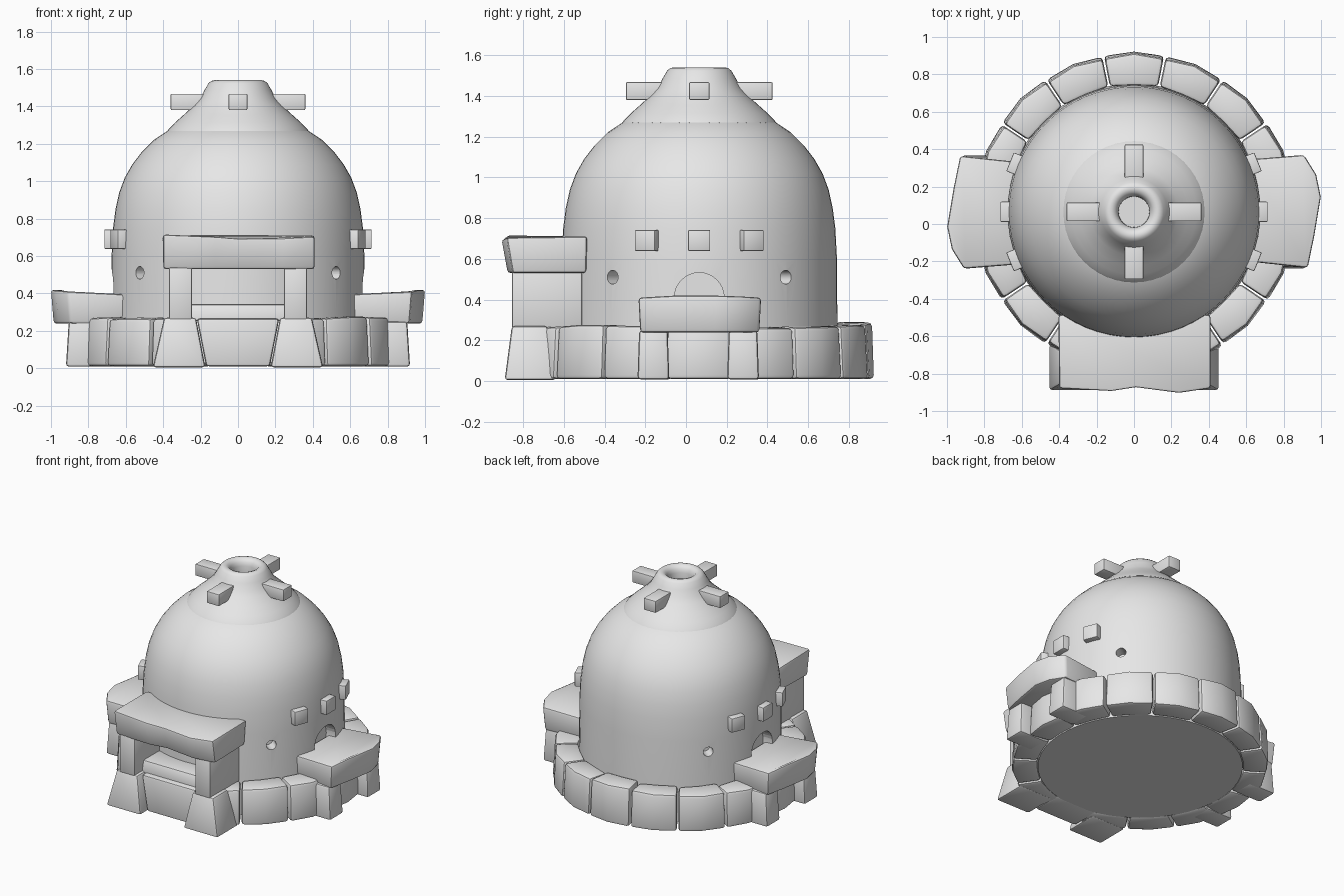
import bpy, bmesh, math, random
from mathutils import Matrix, Vector

if "Cube" in bpy.data.objects:
    bpy.data.objects.remove(bpy.data.objects["Cube"])

random.seed(4)
CY = 0.065                                   # y of the dome axis
clay = bpy.data.materials.new("plain_grey")
clay.diffuse_color = (0.8, 0.8, 0.8, 1)
clay.use_nodes = True
clay.node_tree.nodes["Principled BSDF"].inputs["Base Color"].default_value = clay.diffuse_color


def finish(name, bm, angle=35):
    bmesh.ops.recalc_face_normals(bm, faces=bm.faces[:])
    me = bpy.data.meshes.new(name)
    bm.to_mesh(me)
    bm.free()
    me.materials.append(clay)
    ob = bpy.data.objects.new(name, me)
    bpy.context.collection.objects.link(ob)
    smooth(ob, angle)
    return ob


def smooth(ob, angle=35):
    bpy.ops.object.select_all(action='DESELECT')
    ob.select_set(True)
    bpy.context.view_layer.objects.active = ob
    bpy.ops.object.shade_smooth_by_angle(angle=math.radians(angle))


def prism(name, bottom, top, z0, z1, bevel=0.012, jitter=0.0):
    """Block between two matching outlines; z1 may be a list of heights."""
    bm = bmesh.new()
    n = len(bottom)
    heights = z1 if isinstance(z1, list) else [z1] * n
    lo = [bm.verts.new((x, y, z0)) for x, y in bottom]
    hi = [bm.verts.new((x, y, h + random.uniform(-jitter, jitter)))
          for (x, y), h in zip(top, heights)]
    bm.faces.new(lo[::-1])
    bm.faces.new(hi)
    for i in range(n):
        j = (i + 1) % n
        bm.faces.new((lo[i], lo[j], hi[j], hi[i]))
    bmesh.ops.recalc_face_normals(bm, faces=bm.faces[:])
    if jitter:
        bmesh.ops.triangulate(bm, faces=[f for f in bm.faces if f.normal.z > 0.7])
    sharp = [e for e in bm.edges if e.calc_face_angle(0) > 0.5]
    bmesh.ops.bevel(bm, geom=sharp, offset=bevel, segments=2, profile=0.5, affect='EDGES')
    return finish(name, bm)


def rect(x0, x1, y0, y1):
    return [(x0, y0), (x1, y0), (x1, y1), (x0, y1)]


def lathe(name, profile, segs=64):
    bm = bmesh.new()
    rings = []
    for r, z in profile:
        if r == 0:
            rings.append([bm.verts.new((0, CY, z))] * segs)
        else:
            rings.append([bm.verts.new((r * math.cos(2 * math.pi * i / segs),
                                        CY + r * math.sin(2 * math.pi * i / segs), z))
                          for i in range(segs)])
    for a, b in zip(rings, rings[1:]):
        for i in range(segs):
            j = (i + 1) % segs
            vs = list(dict.fromkeys((a[i], a[j], b[j], b[i])))
            bm.faces.new(vs)
    return finish(name, bm)


def polar(r, deg):
    a = math.radians(deg)
    return r * math.cos(a), CY + r * math.sin(a)


# Dome body
dome = lathe("dome", [(0, 0.012), (0.685, 0.012), (0.678, 0.27), (0.676, 0.6), (0.668, 0.75),
                      (0.655, 0.85), (0.635, 0.94), (0.605, 1.02), (0.565, 1.09),
                      (0.515, 1.155), (0.45, 1.22), (0.36, 1.28), (0.2, 1.33), (0, 1.34)])

# Vent holes and side arches cut into the dome
cutters = []
for deg, r, z in [(0, 0.122, 0.41), (180, 0.122, 0.41)] + \
                 [(d, 0.034, 0.51) for d in (39, 141, 219, 321)]:
    x, y = polar(0.69, deg)
    bpy.ops.mesh.primitive_cylinder_add(vertices=32, radius=r, depth=0.2,
                                        location=(x, y, z))
    c = bpy.context.object
    c.name = "hole_cutter"
    c.rotation_euler = (0, math.pi / 2, math.radians(deg))
    c.hide_render = True
    m = dome.modifiers.new("hole", 'BOOLEAN')
    m.object, m.operation, m.solver = c, 'DIFFERENCE', 'EXACT'
    cutters.append(c)
bpy.context.view_layer.update()
cut = bpy.data.meshes.new_from_object(
    dome.evaluated_get(bpy.context.evaluated_depsgraph_get()))
dome.modifiers.clear()
dome.data = cut
dome.data.materials.clear()
dome.data.materials.append(clay)
for c in cutters:
    bpy.data.objects.remove(c)
smooth(dome)

# Chimney cap with a sunken mouth
lathe("chimney", [(0.3, 1.25), (0.378, 1.268), (0.368, 1.282), (0.335, 1.315), (0.29, 1.355),
                  (0.235, 1.405), (0.205, 1.44), (0.18, 1.485), (0.158, 1.523),
                  (0.143, 1.536), (0.125, 1.54), (0.105, 1.533), (0.09, 1.515),
                  (0.083, 1.49), (0.082, 1.44), (0, 1.44)], 48)


def peg(name, deg, r0, r1, w, z0, z1):
    ob = prism(name, rect(r0, r1, -w / 2, w / 2), rect(r0, r1, -w / 2, w / 2), z0, z1, 0.006)
    ob.data.transform(Matrix.Translation((0, CY, 0)) @ Matrix.Rotation(math.radians(deg), 4, 'Z'))


# Pegs around the chimney and on both sides of the dome
for d in (0, 90, 180, 270):
    peg("chimney_peg", d, 0.14, 0.36, 0.1, 1.38, 1.467)
for d in (-22, 0, 22, 158, 180, 202):
    peg("side_peg", d, 0.6, 0.715, 0.108, 0.638, 0.742)

# Ring of foundation stones
for i in range(16):
    d = i * 22.5
    if d == 270:
        continue
    h = 0.285 if d == 90 else random.uniform(0.262, 0.275)
    ro = 0.855 + random.uniform(-0.008, 0.006)
    g = 10.9
    low = [polar(0.69, d - g), polar(ro, d - g), polar(ro + 0.008, d),
           polar(ro, d + g), polar(0.69, d + g), polar(0.685, d)]
    up = [polar(0.682, d - g), polar(ro - 0.015, d - g), polar(ro - 0.002, d),
          polar(ro - 0.015, d + g), polar(0.682, d + g), polar(0.675, d)]
    prism("foundation_stone", low, up, 0.01, h, 0.02, 0.006)

# Front threshold stone and hearth slab
prism("threshold_stone", rect(-0.17, 0.17, -0.82, -0.6), rect(-0.22, 0.22, -0.81, -0.6),
      0.01, 0.265, 0.015)
prism("hearth_slab", rect(-0.26, 0.26, -0.77, -0.56), rect(-0.26, 0.26, -0.75, -0.56),
      0.255, 0.342, 0.012)

# Splayed feet and pillars of the front opening
for s in (-1, 1):
    low = [(s * x, y) for x, y in rect(0.175, 0.455, -0.89, -0.64)]
    up = [(s * x, y) for x, y in rect(0.225, 0.395, -0.855, -0.68)]
    prism("pillar_foot", low, up, 0.005, 0.27, 0.015)
    leg = [(s * x, y) for x, y in rect(0.245, 0.37, -0.855, -0.51)]
    prism("pillar", leg, leg, 0.26, 0.54, 0.01)

# Lintel over the front opening
front = [(-0.4, -0.88), (-0.12, -0.895), (0.01, -0.875), (0.24, -0.905), (0.41, -0.88)]
prism("lintel", [(x, y + 0.03) for x, y in front] + [(0.4, -0.49), (-0.39, -0.49)],
      front + [(0.41, -0.485), (-0.405, -0.485)], 0.53,
      [0.715, 0.705, 0.695, 0.695, 0.705, 0.71, 0.71], 0.015)

# Side ledges and their posts: one side, then turned half a circle
ledge = [(0.6, -0.265), (0.93, -0.3), (0.965, -0.13), (1.0, 0.08),
         (0.975, 0.2), (0.91, 0.305), (0.6, 0.28)]
for s in (1, -1):
    pts = [(s * x, CY + s * y) for x, y in ledge]
    inner = [(s * x * (0.985 if x > 0.7 else 1), CY + s * y * 0.97) for x, y in ledge]
    prism("side_ledge", inner, pts, 0.238, [0.395, 0.41, 0.42, 0.42, 0.418, 0.41, 0.395], 0.016)
    for y in (-0.225, 0.215):
        foot = [(s * a, CY + s * b) for a, b in rect(0.7, 0.92, y - 0.078, y + 0.078)]
        head = [(s * a, CY + s * b) for a, b in rect(0.7, 0.905, y - 0.07, y + 0.07)]
        prism("ledge_post", foot, head, 0.008, 0.25, 0.016)
